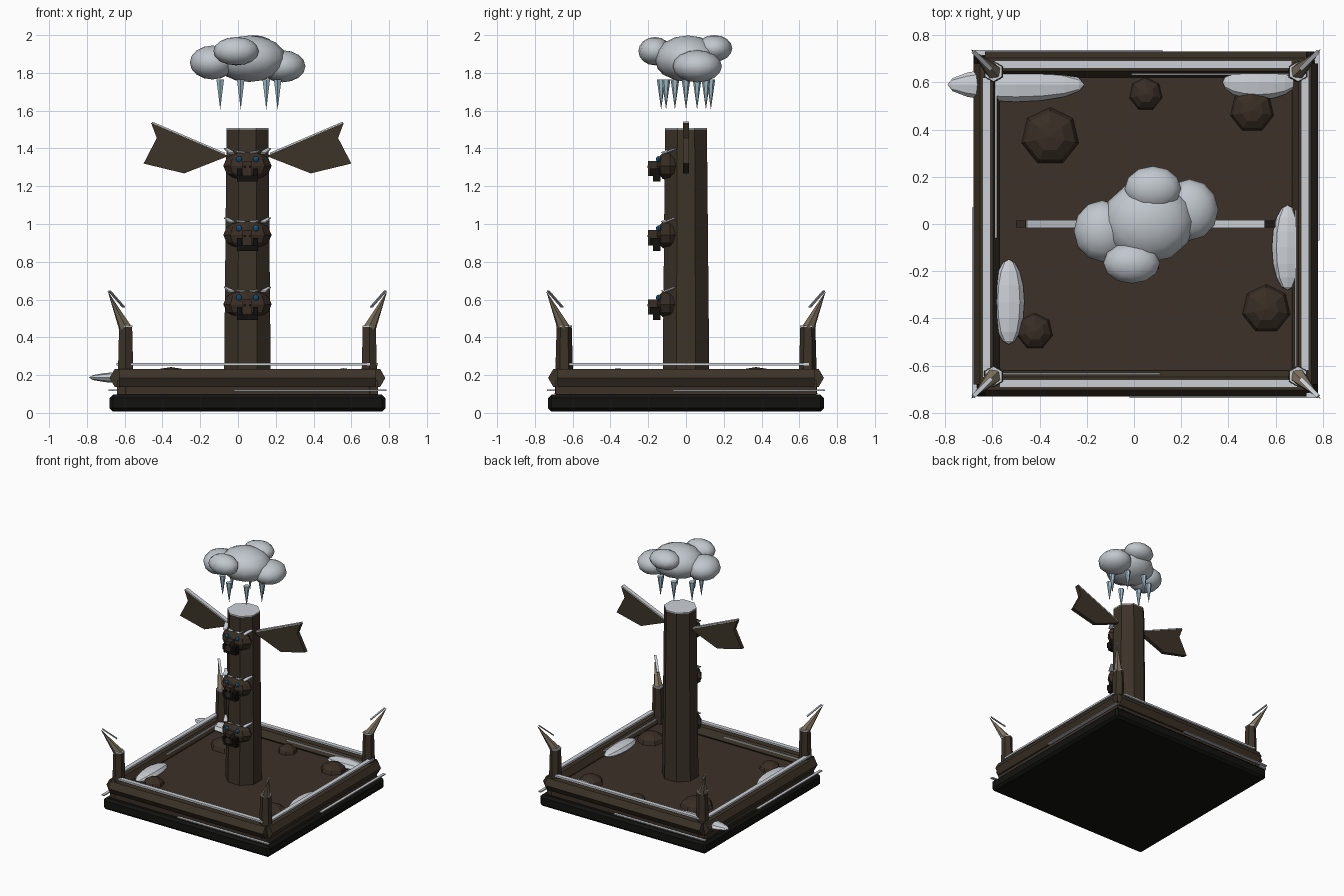
import bpy, bmesh, math
from mathutils import Matrix, Vector

cube = bpy.data.objects.get("Cube")
if cube:
    bpy.data.objects.remove(cube, do_unlink=True)

CX = 0.05  # the platform and pole share this axis


def material(name, *rgb):
    m = bpy.data.materials.new(name)
    m.use_nodes = True
    m.diffuse_color = (*rgb, 1)
    bsdf = m.node_tree.nodes["Principled BSDF"]
    bsdf.inputs["Base Color"].default_value = (*rgb, 1)
    bsdf.inputs["Roughness"].default_value = 0.9
    return m


wood = material("wood", 0.045, 0.033, 0.021)
carved = material("carved wood", 0.040, 0.027, 0.018)
earth = material("earth", 0.045, 0.031, 0.021)
stone = material("dark stone", 0.006, 0.006, 0.005)
snow = material("snow", 0.60, 0.63, 0.67)
vapour = material("cloud grey", 0.53, 0.57, 0.61)
horn = material("horn", 0.22, 0.18, 0.12)
ice = material("ice", 0.36, 0.52, 0.60)
blue = material("eye blue", 0.01, 0.12, 0.28)
black = material("mouth black", 0.006, 0.005, 0.004)


def finish(name, bm, mat):
    bmesh.ops.recalc_face_normals(bm, faces=bm.faces)
    mesh = bpy.data.meshes.new(name)
    bm.to_mesh(mesh)
    bm.free()
    mesh.materials.append(mat)
    obj = bpy.data.objects.new(name, mesh)
    bpy.context.collection.objects.link(obj)
    return obj


def along(p, q):
    """Frame at the middle of p-q with local z running along it."""
    p, q = Vector(p), Vector(q)
    rot = (q - p).to_track_quat('Z', 'Y').to_matrix().to_4x4()
    return Matrix.Translation((p + q) / 2) @ rot, (q - p).length


def prism(name, p, q, r1, r2, sides, mat, roll=0):
    frame, length = along(p, q)
    bm = bmesh.new()
    bmesh.ops.create_cone(bm, cap_ends=True, segments=sides, radius1=r1, radius2=r2, depth=length,
                          matrix=frame @ Matrix.Rotation(math.radians(roll), 4, 'Z'))
    return finish(name, bm, mat)


def bar(name, p, q, width, height, mat):
    frame, length = along(p, q)
    bm = bmesh.new()
    bmesh.ops.create_cube(bm, size=1, matrix=frame @ Matrix.Diagonal((width, height, length, 1)))
    return finish(name, bm, mat)


def box(name, centre, size, mat, bevel=0):
    bm = bmesh.new()
    bmesh.ops.create_cube(bm, size=1, matrix=Matrix.Translation(centre) @ Matrix.Diagonal((*size, 1)))
    if bevel:
        bmesh.ops.bevel(bm, geom=bm.edges[:], offset=bevel, segments=1, affect='EDGES')
    return finish(name, bm, mat)


def ball(name, centre, radii, mat, seg=8, rings=6, axis=None, smooth=False):
    turn = Matrix.Rotation(math.pi / 2, 4, axis) if axis else Matrix()
    bm = bmesh.new()
    bmesh.ops.create_uvsphere(bm, u_segments=seg, v_segments=rings, radius=1,
                              matrix=Matrix.Translation(centre) @ Matrix.Diagonal((*radii, 1)) @ turn)
    for f in bm.faces:
        f.smooth = smooth
    return finish(name, bm, mat)


# Platform
box("base", (CX, 0, 0.052), (1.46, 1.46, 0.09), stone, 0.018)
box("ground", (CX, 0, 0.13), (1.38, 1.38, 0.085), earth)

# Four sides: log rail, snow ledges, corner post and horn
for k in range(4):
    turn = Matrix.Translation((CX, 0, 0)) @ Matrix.Rotation(k * math.pi / 2, 4, 'Z')

    def at(x, y, z):
        return turn @ Vector((x, y, z))

    prism("rail_log", at(-0.68, -0.675, 0.185), at(0.68, -0.675, 0.185), 0.055, 0.055, 6, wood, 30)
    bar("rail_snow", at(-0.62, -0.675, 0.258), at(0.65, -0.675, 0.258), 0.034, 0.014, snow)
    bar("outer_snow_ledge", at(-0.07, -0.725, 0.12), at(0.73, -0.725, 0.12), 0.022, 0.008, snow)
    bar("inner_snow_ledge", at(-0.70, -0.688 + 0.05, 0.212), at(0.06, -0.638, 0.212), 0.014, 0.008, snow)
    prism("corner_post", at(-0.645, -0.645, 0.1), at(-0.645, -0.645, 0.455), 0.05, 0.04, 6, wood)
    prism("post_snow_cap", at(-0.645, -0.645, 0.455), at(-0.645, -0.645, 0.463), 0.042, 0.042, 6, snow)
    prism("horn", at(-0.645, -0.645, 0.445), at(-0.74, -0.74, 0.645), 0.036, 0.0, 6, horn)
    bar("horn_snow", at(-0.655, -0.655, 0.56), at(-0.73, -0.73, 0.645), 0.018, 0.006, snow)

# Boulders half sunk in the ground
for x, y, r in ((-0.355, 0.37, 0.125), (0.05, 0.55, 0.072), (0.5, 0.48, 0.095),
                (-0.42, -0.455, 0.078), (0.56, -0.36, 0.105)):
    ball("boulder", (x, y, 0.17), (r, r, 0.035 + r * 0.3), carved, 7, 6)

# Snow drifts, long axis along x or y
for x, y, length, axis in ((-0.5, 0.59, 0.29, 'Y'), (0.53, 0.6, 0.155, 'Y'),
                           (-0.53, -0.33, 0.18, 'X'), (0.65, -0.1, 0.18, 'X')):
    radii = (length, 0.073, 0.034) if axis == 'Y' else (0.066, length, 0.034)
    ball("snow_drift", (x, y, 0.187), radii, snow, 8, 8, axis)

# Pole
prism("pole", (CX, 0, 0.15), (CX, 0, 1.5), 0.134, 0.12, 8, wood, 22.5)
prism("pole_snow_cap", (CX, 0, 1.5), (CX, 0, 1.508), 0.12, 0.12, 8, snow, 22.5)

# Carved heads
for z in (0.575, 0.942, 1.308):
    ball("head", (CX, -0.085, z), (0.128, 0.075, 0.08), carved, 8, 6)
    box("snout", (CX, -0.165, z - 0.015), (0.05, 0.07, 0.08), carved)
    box("mouth", (CX, -0.155, z - 0.068), (0.11, 0.04, 0.032), black)
    for s in (-1, 1):
        box("nostril", (CX + s * 0.014, -0.202, z - 0.005), (0.012, 0.006, 0.012), black)
        box("cheek", (CX + s * 0.042, -0.165, z - 0.035), (0.026, 0.05, 0.04), black)
        ball("eye", (CX + s * 0.045, -0.145, z + 0.035), (0.016, 0.014, 0.016), blue, 8, 6)
        bar("snow_brow", (CX + s * 0.03, -0.125, z + 0.07), (CX + s * 0.055, -0.055, z + 0.092),
            0.036, 0.007, snow)
        bar("snow_tuft", (CX + s * 0.082, -0.115, z + 0.066), (CX + s * 0.11, -0.055, z + 0.09),
            0.03, 0.007, snow)

# Wings, mirrored about the pole
profile = ((0.10, 1.36), (0.51, 1.535), (0.48, 1.455), (0.55, 1.32), (0.335, 1.268))
for s in (-1, 1):
    bm = bmesh.new()
    face = bm.faces.new([bm.verts.new((CX + s * x, -0.015, z)) for x, z in profile])
    out = bmesh.ops.extrude_face_region(bm, geom=[face])
    bmesh.ops.translate(bm, vec=(0, 0.03, 0),
                        verts=[v for v in out["geom"] if isinstance(v, bmesh.types.BMVert)])
    finish("wing", bm, wood)
    bar("wing_snow", (CX + s * 0.12, 0, 1.373), (CX + s * 0.505, 0, 1.538), 0.032, 0.008, snow)

# Cloud
for centre, radii in (((0.06, 0.01, 1.875), (0.195, 0.175, 0.123)),
                      ((-0.135, -0.03, 1.855), (0.12, 0.13, 0.09)),
                      ((0.235, 0.06, 1.835), (0.122, 0.13, 0.085)),
                      ((-0.01, -0.165, 1.915), (0.12, 0.087, 0.075)),
                      ((0.08, 0.15, 1.93), (0.12, 0.095, 0.07))):
    ball("cloud_puff", centre, radii, vapour, 12, 8, smooth=True)

# Ring of icicles under the cloud
for k in range(7):
    a = k * math.tau / 7
    x, y = CX + 0.16 * math.cos(a), 0.135 * math.sin(a)
    prism("icicle", (x, y, 1.605), (x, y, 1.765), 0, 0.023, 6, ice)
